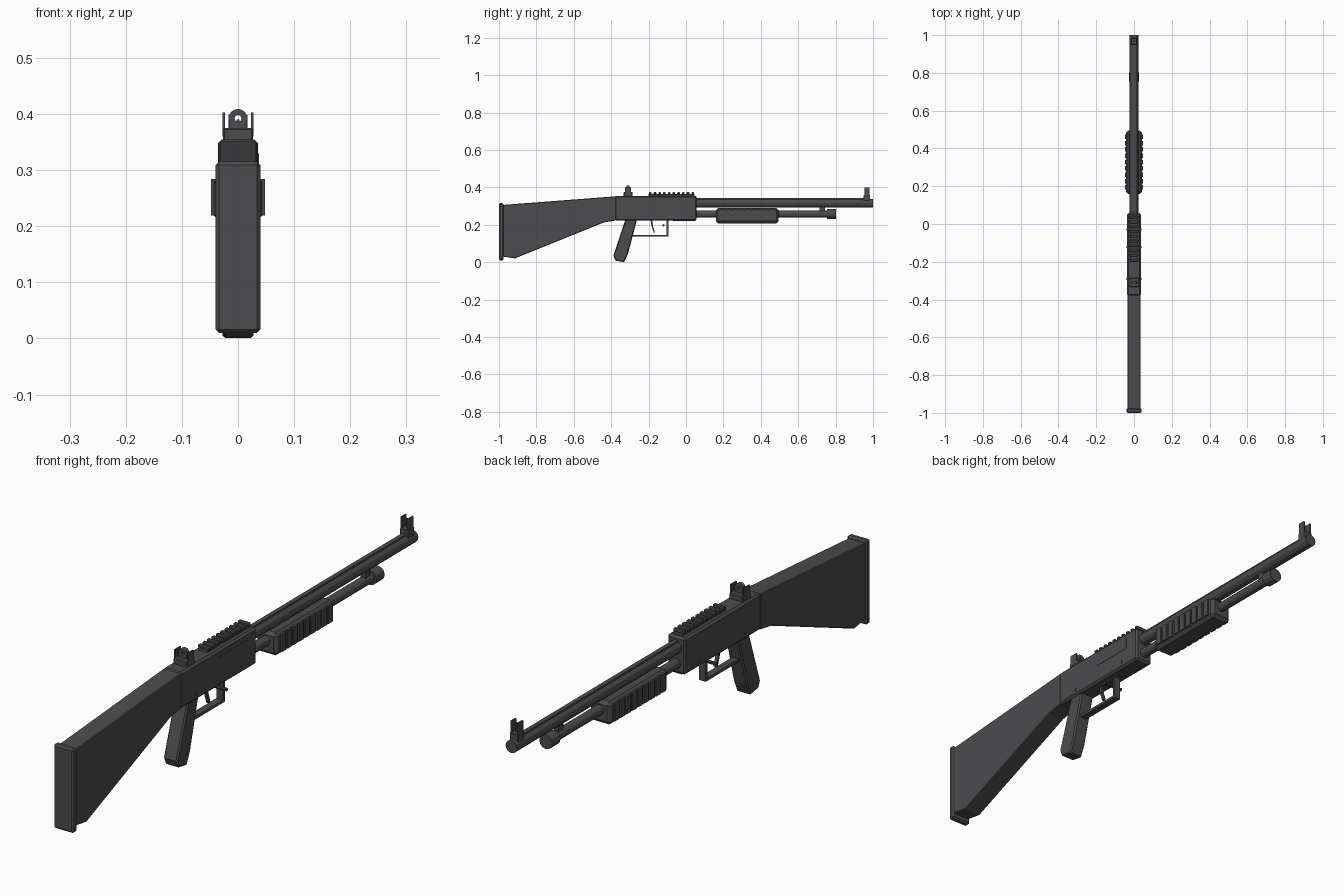
import bpy, bmesh, math
from mathutils import Matrix, Vector

if "Cube" in bpy.data.objects:
    bpy.data.objects.remove(bpy.data.objects["Cube"])

mat = bpy.data.materials.new("dark_gunmetal")
mat.diffuse_color = (0.072, 0.072, 0.077, 1)
mat.use_nodes = True
mat.node_tree.nodes["Principled BSDF"].inputs["Base Color"].default_value = mat.diffuse_color


def finish(bm, name, bevel=0):
    bmesh.ops.recalc_face_normals(bm, faces=bm.faces)
    me = bpy.data.meshes.new(name)
    bm.to_mesh(me)
    bm.free()
    me.materials.append(mat)
    ob = bpy.data.objects.new(name, me)
    bpy.context.collection.objects.link(ob)
    if bevel:
        m = ob.modifiers.new("bevel", 'BEVEL')
        m.width = bevel
        m.segments = 1
        m.limit_method = 'ANGLE'
        m.angle_limit = math.radians(40)
    return ob


def side_profile(name, pts, x0, x1, bevel=0):
    """Extrude a (y, z) outline across x."""
    bm = bmesh.new()
    f = bm.faces.new([bm.verts.new((x0, y, z)) for y, z in pts])
    r = bmesh.ops.extrude_face_region(bm, geom=[f])
    vs = [v for v in r["geom"] if isinstance(v, bmesh.types.BMVert)]
    bmesh.ops.translate(bm, vec=(x1 - x0, 0, 0), verts=vs)
    return finish(bm, name, bevel)


def box(name, x0, x1, y0, y1, z0, z1, bevel=0):
    return side_profile(name, [(y0, z0), (y1, z0), (y1, z1), (y0, z1)], x0, x1, bevel)


def rod(name, a, b, r, sides=12):
    """Cylinder between two points."""
    a, b = Vector(a), Vector(b)
    rot = (b - a).to_track_quat('Z', 'Y').to_matrix().to_4x4()
    bm = bmesh.new()
    bmesh.ops.create_cone(bm, cap_ends=True, segments=sides, radius1=r, radius2=r,
                          depth=(b - a).length, matrix=Matrix.Translation((a + b) / 2) @ rot)
    return finish(bm, name)


# Stock and butt plate
side_profile("stock", [(-0.98, 0.03), (-0.915, 0.02), (-0.44, 0.212), (-0.375, 0.223),
                       (-0.375, 0.352), (-0.98, 0.306)], -0.035, 0.035, 0.003)
box("butt_plate", -0.04, 0.04, -1.0, -0.976, 0.01, 0.315, 0.006)

# Receiver
box("receiver", -0.036, 0.036, -0.38, 0.057, 0.222, 0.355, 0.007)
for i, (y, z) in enumerate([(-0.29, 0.245), (-0.03, 0.245)]):
    rod(f"receiver_pin_{i}", (-0.0385, y, z), (0.0385, y, z), 0.006, 10)
box("ejection_cover", 0.035, 0.0372, -0.17, 0.0, 0.29, 0.33)
box("loading_gate", -0.018, 0.018, -0.07, 0.05, 0.219, 0.224)

# Pistol grip
side_profile("pistol_grip", [(-0.322, 0.235), (-0.388, 0.035), (-0.378, 0.008), (-0.33, 0.0),
                             (-0.31, 0.045), (-0.26, 0.235)], -0.028, 0.028, 0.005)

# Trigger group
side_profile("trigger_guard", [(-0.29, 0.136), (-0.094, 0.136), (-0.094, 0.225), (-0.104, 0.225),
                               (-0.104, 0.146), (-0.29, 0.146)], -0.013, 0.013)
side_profile("trigger", [(-0.19, 0.225), (-0.184, 0.19), (-0.172, 0.157), (-0.166, 0.159),
                         (-0.176, 0.192), (-0.18, 0.225)], -0.006, 0.006)
rod("safety_crossbar", (-0.04, -0.121, 0.197), (0.04, -0.121, 0.197), 0.006, 10)

# Barrel with top rib
rod("barrel", (0, 0.04, 0.315), (0, 1.0, 0.315), 0.0225)
box("barrel_rib", -0.008, 0.008, 0.05, 0.955, 0.33, 0.342)

# Magazine tube, cap and clamp
rod("magazine_tube", (0, 0.04, 0.257), (0, 0.78, 0.257), 0.018)
rod("magazine_cap", (0, 0.755, 0.257), (0, 0.802, 0.257), 0.026)
box("barrel_clamp", -0.009, 0.009, 0.715, 0.742, 0.265, 0.30)

# Pump with grip ridges on both sides
box("pump", -0.043, 0.043, 0.16, 0.495, 0.207, 0.29, 0.012)
n = 9
for i in range(n):
    y = 0.182 + i * 0.0335
    for s, label in ((-1, "left"), (1, "right")):
        a, b = sorted((s * 0.04, s * 0.048))
        box(f"pump_ridge_{label}_{i}", a, b, y, y + 0.024, 0.219, 0.284)

# Top rail with teeth
box("rail_base", -0.018, 0.018, -0.2, 0.045, 0.352, 0.365)
for i in range(10):
    y = -0.198 + i * 0.0252
    box(f"rail_tooth_{i}", -0.023, 0.023, y, y + 0.014, 0.361, 0.374, 0.003)

# Rear sight: base, ears and aperture ring
box("rear_sight_base", -0.027, 0.027, -0.333, -0.285, 0.352, 0.375, 0.003)
for s, label in ((-1, "left"), (1, "right")):
    a, b = sorted((s * 0.023, s * 0.028))
    box(f"rear_sight_ear_{label}", a, b, -0.325, -0.293, 0.36, 0.403)
box("rear_sight_stem", -0.015, 0.015, -0.315, -0.303, 0.37, 0.383)

bm = bmesh.new()
rings = []
for r, y in ((0.017, -0.317), (0.017, -0.301), (0.006, -0.301), (0.006, -0.317)):
    rings.append([bm.verts.new((r * math.cos(k * math.pi / 8), y, 0.392 + r * math.sin(k * math.pi / 8)))
                  for k in range(16)])
for j in range(4):
    p, q = rings[j], rings[(j + 1) % 4]
    for k in range(16):
        bm.faces.new((p[k], p[(k + 1) % 16], q[(k + 1) % 16], q[k]))
finish(bm, "rear_sight_ring")

# Front sight: base, ears and post
box("front_sight_base", -0.017, 0.017, 0.95, 0.985, 0.325, 0.358, 0.002)
for s, label in ((-1, "left"), (1, "right")):
    a, b = sorted((s * 0.011, s * 0.017))
    box(f"front_sight_ear_{label}", a, b, 0.955, 0.981, 0.355, 0.398)
box("front_sight_post", -0.003, 0.003, 0.964, 0.971, 0.355, 0.39)
